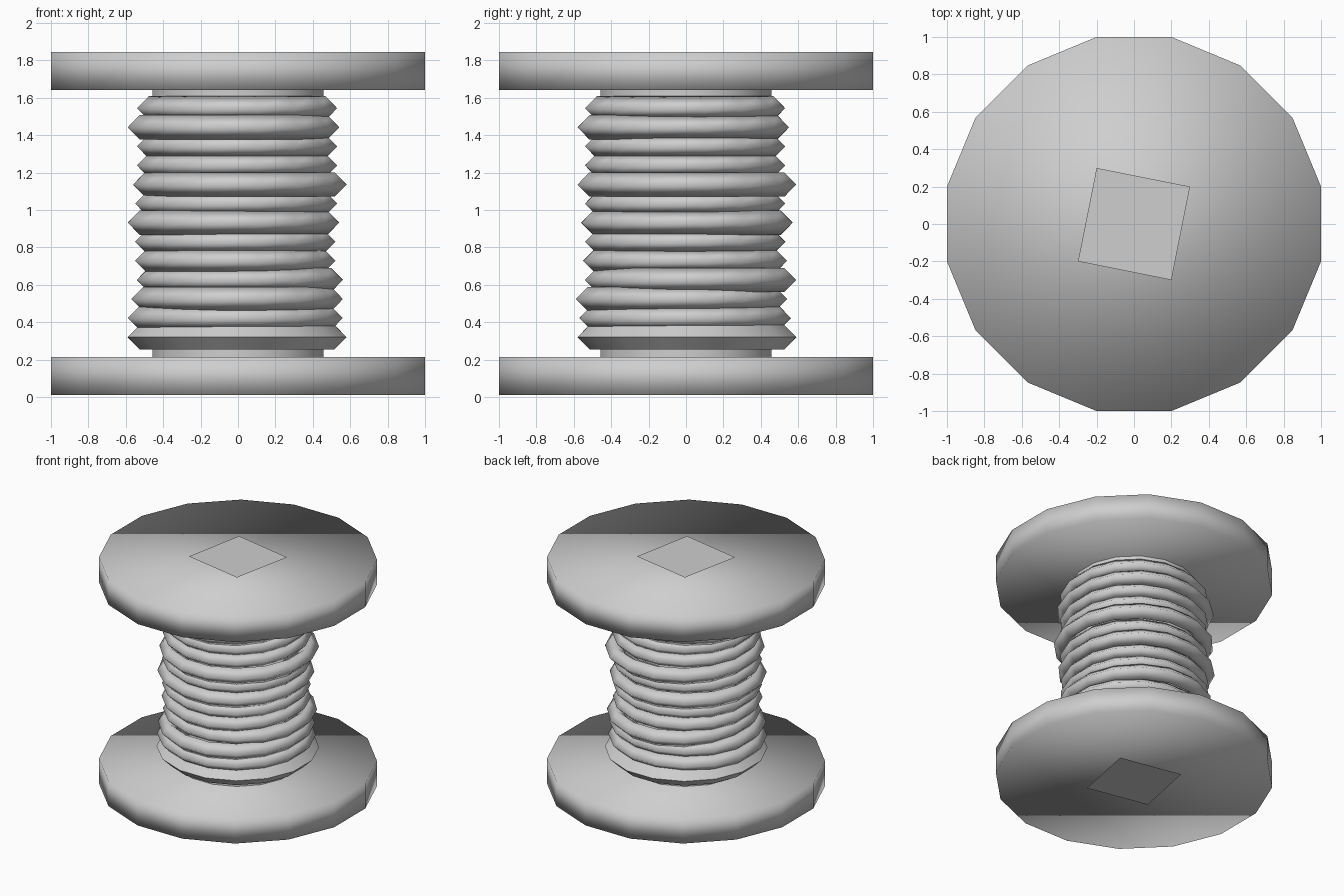
import bpy, bmesh
from math import sin, cos, pi

if "Cube" in bpy.data.objects:
    bpy.data.objects.remove(bpy.data.objects["Cube"])

SIDES = 16
grey = bpy.data.materials.new("light grey")
grey.use_nodes = True
colour = (0.62, 0.62, 0.62, 1)
grey.diffuse_color = colour
grey.node_tree.nodes["Principled BSDF"].inputs["Base Color"].default_value = colour


def finish(bm, name, smooth=True):
    bmesh.ops.recalc_face_normals(bm, faces=bm.faces)
    mesh = bpy.data.meshes.new(name)
    for face in bm.faces:
        face.smooth = smooth
    bm.to_mesh(mesh)
    bm.free()
    mesh.materials.append(grey)
    obj = bpy.data.objects.new(name, mesh)
    bpy.context.collection.objects.link(obj)
    return obj


def angles(count):
    return [2 * pi * (i + 0.5) / count for i in range(count)]


def prism(name, radius, bottom, top, caps=True):
    bm = bmesh.new()
    loops = [[bm.verts.new((radius * cos(a), radius * sin(a), z)) for a in angles(SIDES)]
             for z in (bottom, top)]
    low, high = loops
    for i in range(SIDES):
        j = (i + 1) % SIDES
        bm.faces.new((low[i], low[j], high[j], high[i]))
    if caps:
        for loop in loops:
            bm.faces.new(loop)
    return finish(bm, name)


def thread_ring(name, z, left, right, front, back, core=0.45, half=0.065):
    """Lopsided loop of thread with a diamond cross-section."""
    bm = bmesh.new()
    loops = []
    for a in angles(SIDES):
        reach_x = right if cos(a) > 0 else left
        reach_y = back if sin(a) > 0 else front
        peak = (reach_x * cos(a) ** 2 + reach_y * sin(a) ** 2) / cos(pi / SIDES)
        middle = peak - half
        loops.append([bm.verts.new((r * cos(a), r * sin(a), z + dz))
                      for r, dz in ((peak, 0), (middle, half), (core, 0), (middle, -half))])
    for i in range(SIDES):
        here, there = loops[i], loops[(i + 1) % SIDES]
        for k in range(4):
            m = (k + 1) % 4
            bm.faces.new((here[k], there[k], there[m], here[m]))
    return finish(bm, name)


def label(name, z, facing_up):
    """Flat square sheet floating just clear of a flange."""
    bm = bmesh.new()
    turn = 3 * pi / SIDES
    corners = [bm.verts.new((0.36 * cos(turn + k * pi / 2), 0.36 * sin(turn + k * pi / 2), z))
               for k in range(4)]
    bm.faces.new(corners)
    obj = finish(bm, name, smooth=False)
    if (obj.data.polygons[0].normal.z > 0) != facing_up:
        obj.data.flip_normals()


# Flanges, core and end labels
prism("bottom_flange", 1.02, 0.012, 0.215)
prism("top_flange", 1.02, 1.642, 1.845)
prism("core", 0.465, 0.2, 1.66, caps=False)
label("bottom_label", 0, False)
label("top_label", 1.857, True)

# Wound thread: reach of each loop in hundredths, as left, right, front, back
reaches = [(59, 58, 58, 59), (59, 56, 57, 56), (57, 56, 59, 54), (54, 56, 54, 59),
           (55, 52, 55, 54), (55, 52, 54, 53), (59, 54, 56, 57), (55, 53, 54, 53),
           (56, 58, 58, 59), (54, 53, 54, 53), (54, 53, 54, 53), (59, 54, 58, 55),
           (54, 53, 54, 53)]
for i, reach in enumerate(reaches):
    ring = thread_ring(f"thread_loop_{i + 1}", 0.32 + 0.102 * i, *(r / 100 for r in reach))
    if i == 0:
        # The lowest loop keeps a crisp ridge
        bpy.ops.object.select_all(action="DESELECT")
        ring.select_set(True)
        bpy.context.view_layer.objects.active = ring
        bpy.ops.object.shade_smooth_by_angle(angle=pi / 4)
